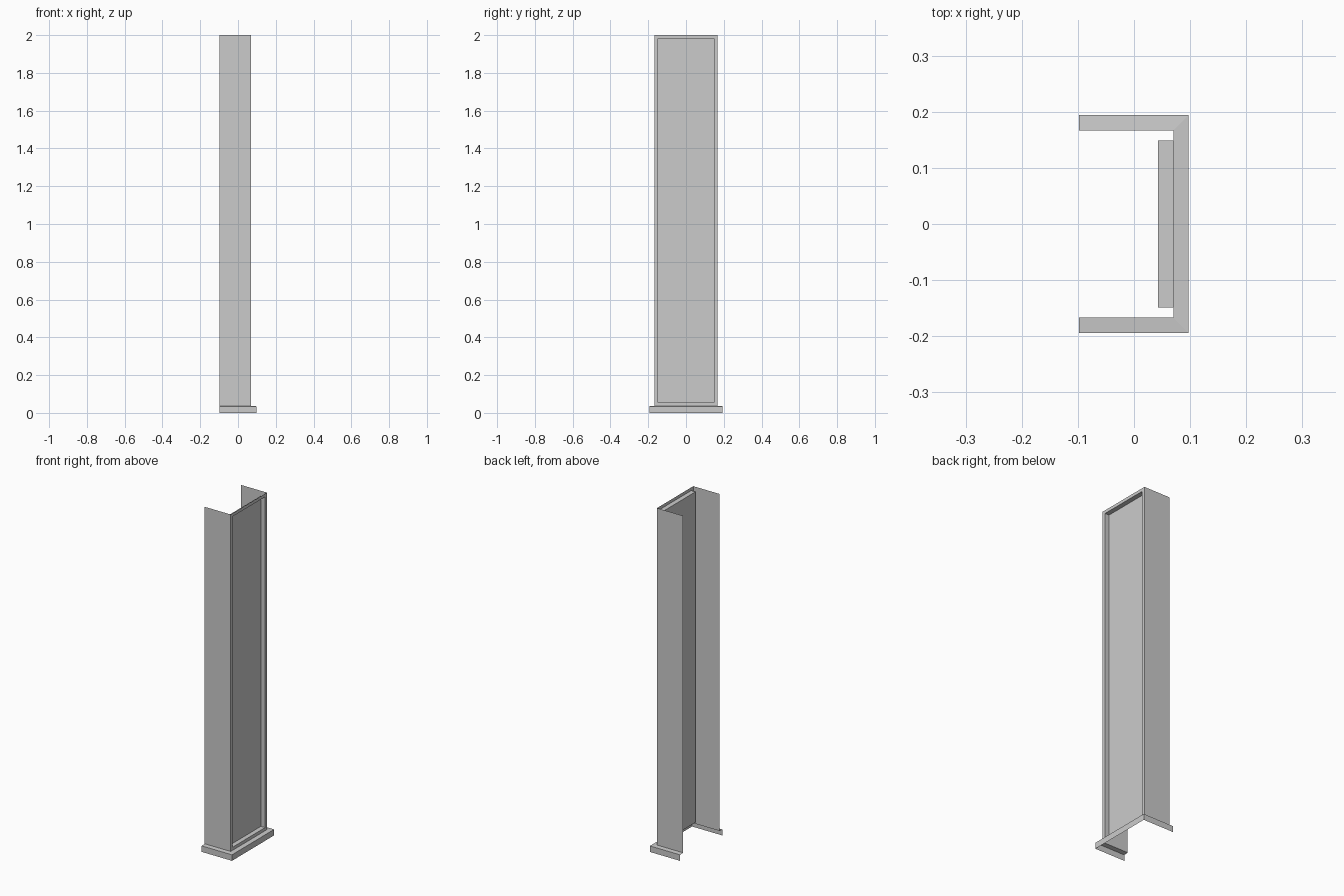
import bpy, bmesh

if "Cube" in bpy.data.objects:
    bpy.data.objects.remove(bpy.data.objects["Cube"])

BACK, FRONT, HALF = -0.098, 0.07, 0.167   # open back edge, panel plane, half width


def u_wall(name, profile):
    """Sweep an (outward offset, z) profile round the three-sided open plan."""
    bm = bmesh.new()
    rows = []
    for o, z in profile:
        x, y = FRONT + o, HALF + o
        plan = [(BACK, -y), (x, -y), (x, y), (BACK, y)]
        rows.append([bm.verts.new((px, py, z)) for px, py in plan])
    for lo, hi in zip(rows, rows[1:]):
        for i in range(3):
            bm.faces.new((lo[i], lo[i + 1], hi[i + 1], hi[i]))
    bm.normal_update()
    return bm


def finish(name, bm):
    mesh = bpy.data.meshes.new(name)
    bm.to_mesh(mesh)
    bm.free()
    obj = bpy.data.objects.new(name, mesh)
    bpy.context.collection.objects.link(obj)
    return obj


# Pilaster shaft with a recessed front panel
shaft = u_wall("pilaster_shaft", [(0, 0.037), (0, 2.0)])
front = max(shaft.faces, key=lambda f: f.normal.x)
bmesh.ops.inset_individual(shaft, faces=[front], thickness=0.026)
panel = bmesh.ops.extrude_discrete_faces(shaft, faces=[front])["faces"][0]
bmesh.ops.translate(shaft, verts=panel.verts[:], vec=(-0.027, 0, 0))
finish("pilaster_shaft", shaft)

# Projecting plinth: outer wall and slightly sloping ledge, open below
finish("plinth", u_wall("plinth", [(0.027, 0), (0.027, 0.035), (0, 0.037)]))
